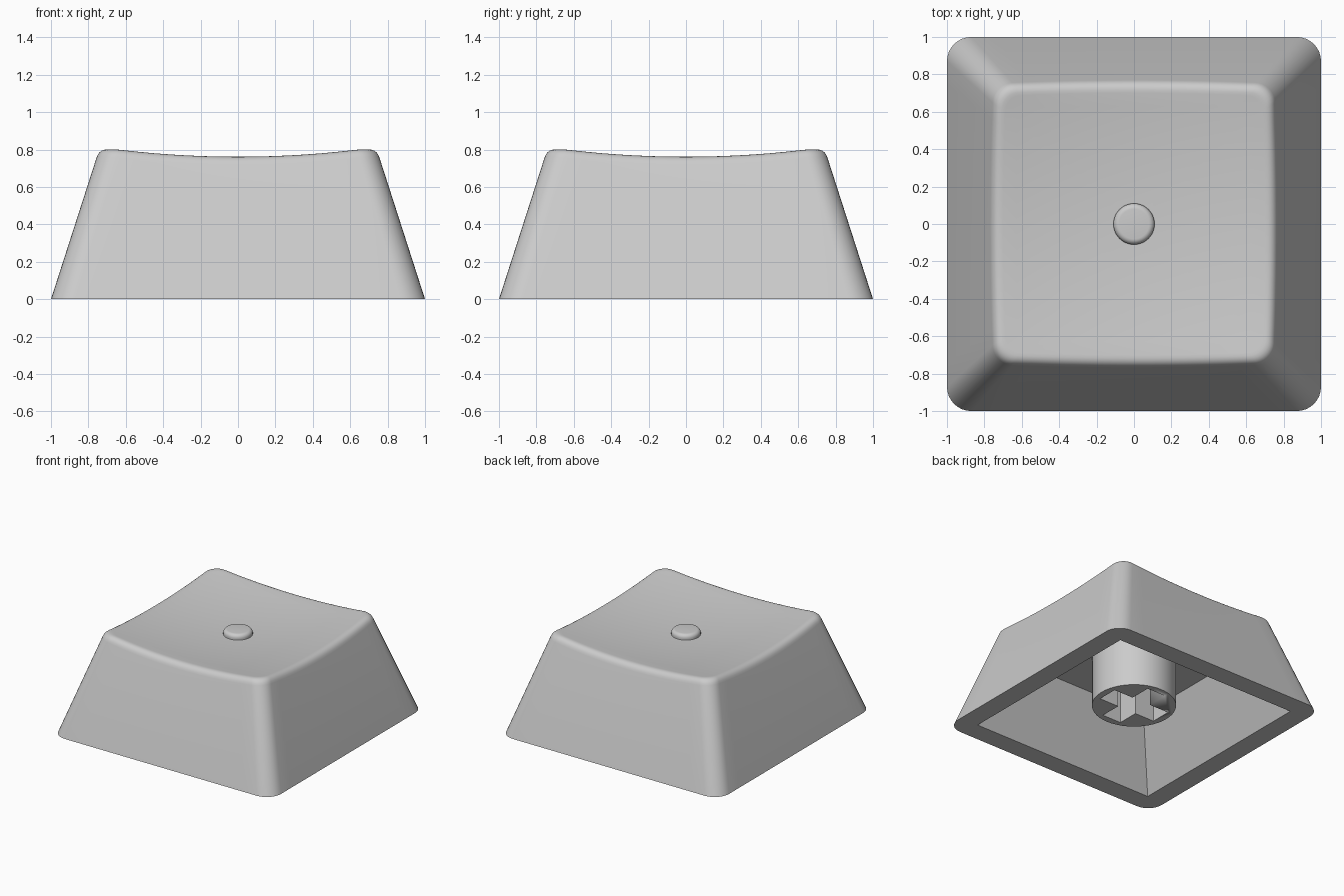
import bpy, bmesh, math

if "Cube" in bpy.data.objects:
    bpy.data.objects.remove(bpy.data.objects["Cube"])

grey = bpy.data.materials.new("light grey plastic")
grey.diffuse_color = (0.6, 0.6, 0.6, 1)
grey.use_nodes = True
grey.node_tree.nodes["Principled BSDF"].inputs["Base Color"].default_value = grey.diffuse_color


def finish(name, bm, angle=35):
    bmesh.ops.remove_doubles(bm, verts=bm.verts, dist=1e-5)
    bmesh.ops.recalc_face_normals(bm, faces=bm.faces)
    mesh = bpy.data.meshes.new(name)
    bm.to_mesh(mesh)
    bm.free()
    mesh.materials.append(grey)
    ob = bpy.data.objects.new(name, mesh)
    bpy.context.collection.objects.link(ob)
    bpy.ops.object.select_all(action='DESELECT')
    ob.select_set(True)
    bpy.context.view_layer.objects.active = ob
    bpy.ops.object.shade_smooth_by_angle(angle=math.radians(angle))
    return ob


ARC, SIDE = 8, 14


def perimeter_point(i, half, r):
    """Point i on a rounded square; each quarter is a corner arc, then a side."""
    q, j = divmod(i, ARC + SIDE)
    c = half - r
    if j <= ARC:
        a = j / ARC * math.pi / 2
        x, y = c + r * math.cos(a), c + r * math.sin(a)
    else:
        x, y = c - 2 * c * (j - ARC) / SIDE, half
    for _ in range(q):
        x, y = -y, x
    return x, y


COUNT = 4 * (ARC + SIDE)


def dish(x, y):
    return 0.714 + 0.095 * (x * x + y * y)


def wall(i, z):
    return (*perimeter_point(i, 1 - 0.322 * z, 0.13 - 0.03 * z), z)


def flat_ring(half, r, z):
    return [(*perimeter_point(i, half, r), z) for i in range(COUNT)]


# Cap: hollow tapered shell, soft rim and dished top
rings = [flat_ring(0.585, 0, 0.51), flat_ring(0.836, 0, 0),
         [wall(i, 0) for i in range(COUNT)]]
fillet = [[] for _ in range(7)]
for i in range(COUNT):
    z = dish(*perimeter_point(i, 0.757, 0.105))
    edge = wall(i, z)
    low = wall(i, z - 0.052)
    x, y = perimeter_point(i, 1 - 0.322 * z - 0.052, 0.08)
    top = (x, y, dish(x, y))
    for k, ring in enumerate(fillet):
        t = k / 6
        ring.append([(1 - t) ** 2 * a + 2 * t * (1 - t) * b + t * t * c
                     for a, b, c in zip(low, edge, top)])
rings += fillet
for k in range(9, 0, -1):
    s = k / 10
    rings.append([(p[0] * s, p[1] * s, dish(p[0] * s, p[1] * s)) for p in fillet[-1]])

bm = bmesh.new()
loops = [[bm.verts.new(p) for p in ring] for ring in rings]
for a, b in zip(loops, loops[1:]):
    for i in range(COUNT):
        j = (i + 1) % COUNT
        bm.faces.new((a[i], a[j], b[j], b[i]))
bm.faces.new(loops[0])
centre = bm.verts.new((0, 0, dish(0, 0)))
for i in range(COUNT):
    bm.faces.new((loops[-1][i], loops[-1][(i + 1) % COUNT], centre))
finish("cap_shell", bm)

# Small rounded button on the dish
bm = bmesh.new()
profile = [(0.11, 0.705)] + [
    (0.08 + 0.03 * math.cos(a), 0.728 + 0.03 * math.sin(a))
    for a in (k * math.pi / 12 for k in range(7))] + [(0, 0.758)]
verts = [bm.verts.new((r, 0, z)) for r, z in profile]
edges = [bm.edges.new(p) for p in zip(verts, verts[1:])]
bmesh.ops.spin(bm, geom=verts + edges, cent=(0, 0, 0), axis=(0, 0, 1),
               angle=2 * math.pi, steps=40)
finish("top_button", bm)

# Stem with a cross-shaped socket
bm = bmesh.new()
bmesh.ops.create_cone(bm, cap_ends=True, segments=48, radius1=0.317, radius2=0.317, depth=0.41)
bmesh.ops.translate(bm, verts=bm.verts, vec=(0, 0, 0.315))
stem = finish("stem", bm)

bm = bmesh.new()
W, L = 0.085, 0.262
cross = []
for q in range(4):
    for x, y in ((L, -W), (L, W), (W, W)):
        for _ in range(q):
            x, y = -y, x
        cross.append(bm.verts.new((x, y, 0.0)))
face = bm.faces.new(cross)
new = bmesh.ops.extrude_face_region(bm, geom=[face])["geom"]
bmesh.ops.translate(bm, verts=[v for v in new if isinstance(v, bmesh.types.BMVert)], vec=(0, 0, 0.5))
cutter = finish("socket_cutter", bm)
cutter.hide_render = True
cutter.hide_set(True)

cut = stem.modifiers.new("socket", 'BOOLEAN')
cut.operation = 'DIFFERENCE'
cut.solver = 'EXACT'
cut.object = cutter
